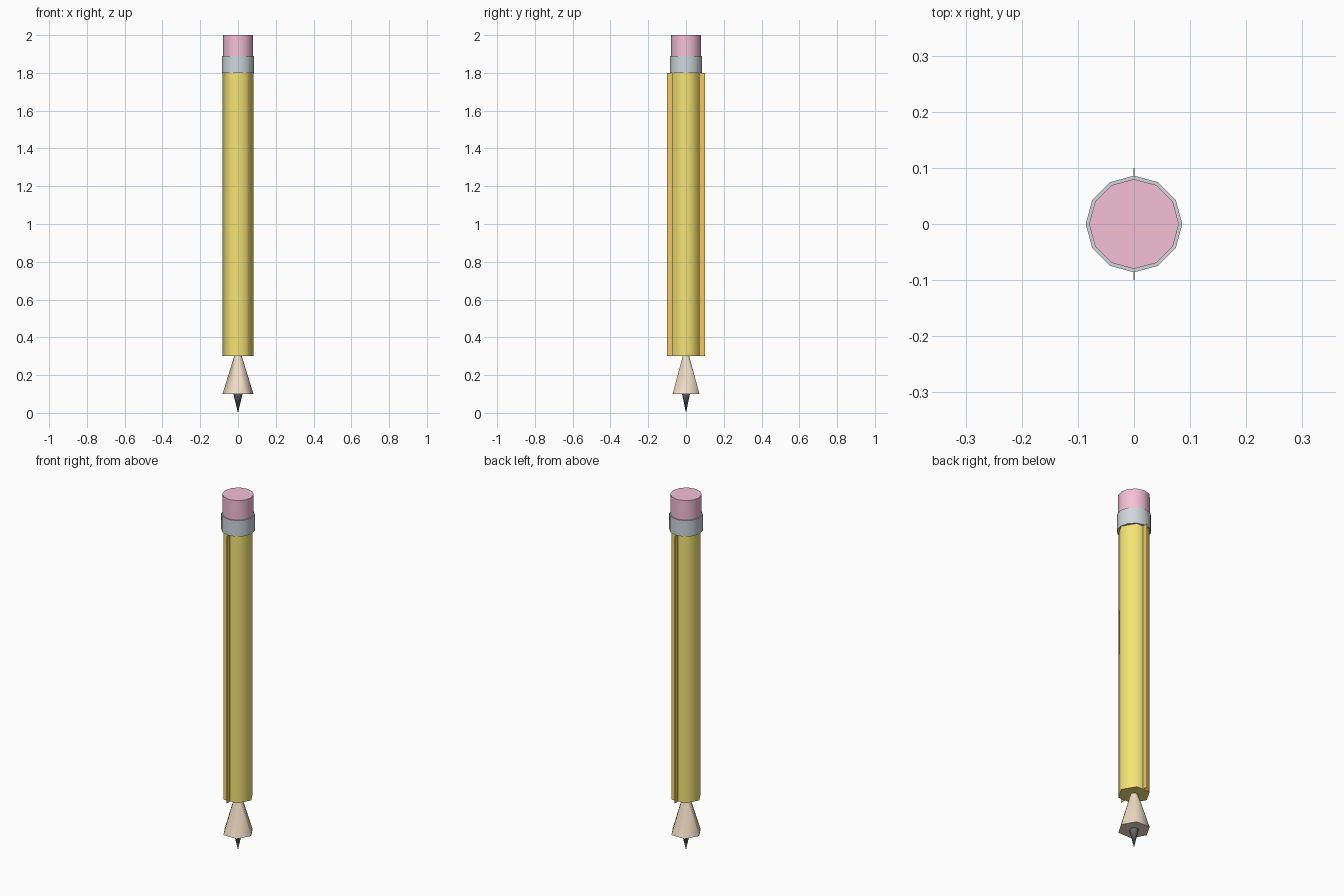
import bpy
import math

if "Cube" in bpy.data.objects:
    bpy.data.objects.remove(bpy.data.objects["Cube"])


def material(name, rgb):
    m = bpy.data.materials.new(name)
    m.diffuse_color = (*rgb, 1)
    m.use_nodes = True
    m.node_tree.nodes["Principled BSDF"].inputs["Base Color"].default_value = m.diffuse_color
    return m


yellow = material("yellow", (0.92, 0.78, 0.18))
orange = material("orange", (0.90, 0.58, 0.12))
tan = material("tan", (0.87, 0.72, 0.55))
dark = material("dark", (0.15, 0.15, 0.17))
pink = material("pink", (0.91, 0.53, 0.66))
metal = material("metal", (0.63, 0.68, 0.71))


def prism(name, sides, r_low, r_high, z0, z1, mat):
    """Upright tapered prism with a corner on the x axis."""
    bpy.ops.mesh.primitive_cone_add(
        vertices=sides, radius1=r_low, radius2=r_high, depth=z1 - z0,
        location=(0, 0, (z0 + z1) / 2), rotation=(0, 0, math.radians(90)))
    ob = bpy.context.object
    ob.name = name
    ob.data.materials.append(mat)
    bpy.ops.object.shade_smooth_by_angle(angle=math.radians(70))


# Tip: lead point and wood cone flaring downwards
prism("lead_point", 6, 0, 0.024, 0.0, 0.1, dark)
prism("wood_cone", 6, 0.082, 0.02, 0.1, 0.3, tan)

# Hexagonal shaft
prism("shaft", 6, 0.082, 0.082, 0.3, 1.8, yellow)

# Ferrule and eraser
prism("ferrule", 12, 0.086, 0.086, 1.8, 1.89, metal)
prism("eraser", 12, 0.08, 0.08, 1.89, 2.0, pink)

# Thin strips standing out from the front and back faces
for name, side in (("front_strip", -1), ("back_strip", 1)):
    bpy.ops.mesh.primitive_cube_add(size=1, location=(0, side * 0.085, 1.05))
    strip = bpy.context.object
    strip.name = name
    strip.scale = (0.002, 0.03, 1.5)
    strip.data.materials.append(orange)
